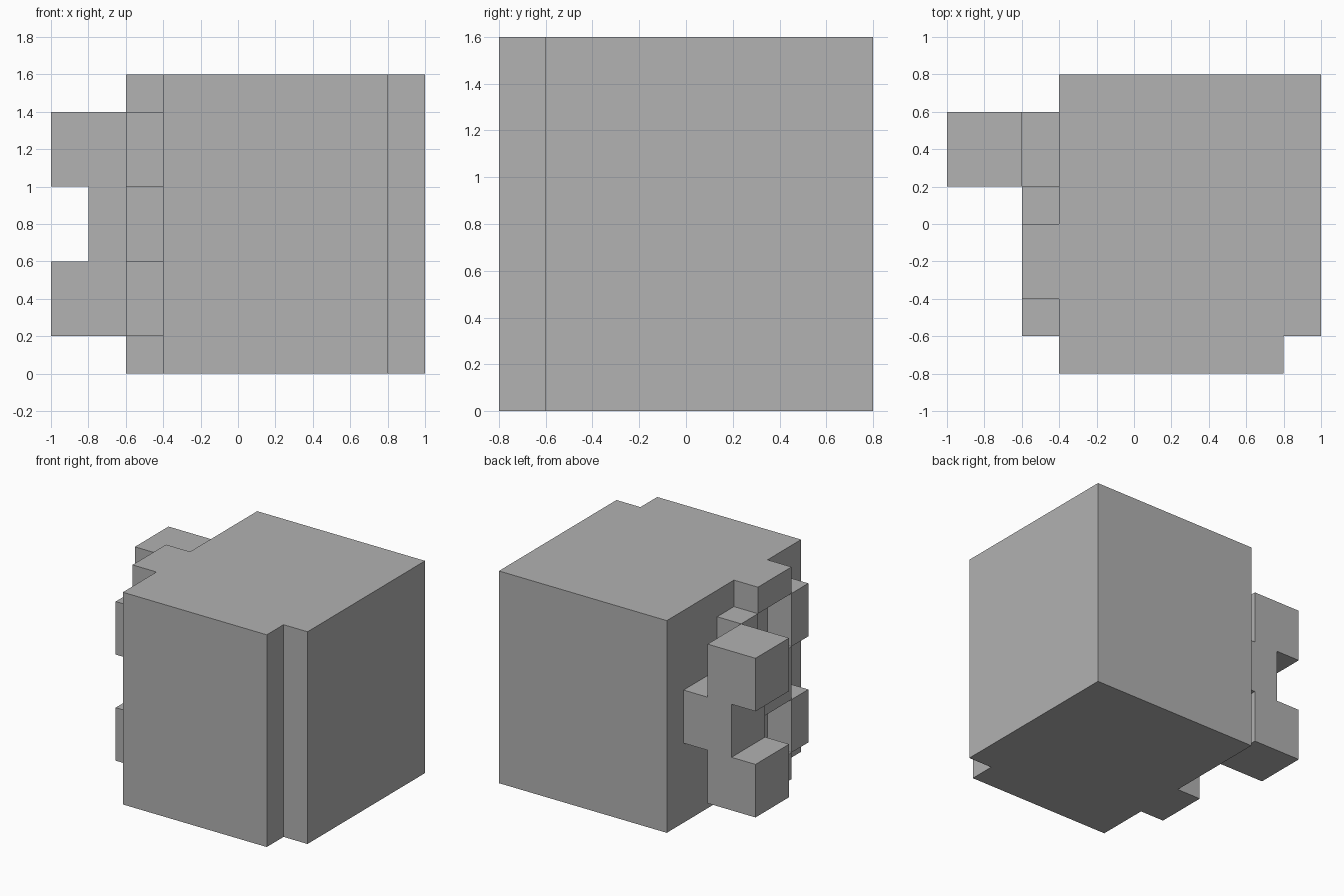
import bpy
import bmesh
from mathutils import Vector

if "Cube" in bpy.data.objects:
    bpy.data.objects.remove(bpy.data.objects["Cube"], do_unlink=True)

grey = bpy.data.materials.new("plain_grey")
grey.use_nodes = True
colour = (0.445, 0.445, 0.445, 1)
grey.diffuse_color = colour
grey.node_tree.nodes["Principled BSDF"].inputs["Base Color"].default_value = colour


def prism(name, outline, offset):
    """Extrude a flat outline of 3D points along an offset."""
    bm = bmesh.new()
    face = bm.faces.new([bm.verts.new(p) for p in outline])
    result = bmesh.ops.extrude_face_region(bm, geom=[face], use_keep_orig=True)
    moved = [v for v in result["geom"] if isinstance(v, bmesh.types.BMVert)]
    bmesh.ops.translate(bm, verts=moved, vec=Vector(offset))
    bmesh.ops.recalc_face_normals(bm, faces=bm.faces)
    mesh = bpy.data.meshes.new(name)
    bm.to_mesh(mesh)
    bm.free()
    mesh.materials.append(grey)
    obj = bpy.data.objects.new(name, mesh)
    bpy.context.collection.objects.link(obj)
    return obj


def side_block(name, y0, y1, z0, z1):
    """A block standing out from the side wall of the body."""
    wall, out = -0.4, -0.2
    outline = [(wall, y0, z0), (wall, y1, z0), (wall, y1, z1), (wall, y0, z1)]
    return prism(name, outline, (out, 0, 0))


# Main body with one notched vertical corner
body = [(-0.4, -0.8), (0.8, -0.8), (0.8, -0.6), (1, -0.6), (1, 0.8), (-0.4, 0.8)]
prism("body", [(x, y, 0) for x, y in body], (0, 0, 1.6))

# Ribs above, between and below the two sockets
for name, z0, z1 in (("lower_rib", 0, 0.2), ("middle_rib", 0.6, 1), ("upper_rib", 1.4, 1.6)):
    side_block(name, -0.4, 0, z0, z1)

# Cheeks in front of and behind each socket
for level, z0 in (("lower", 0.2), ("upper", 1.0)):
    side_block(level + "_front_cheek", -0.6, -0.4, z0, z0 + 0.4)
    side_block(level + "_back_cheek", 0, 0.2, z0, z0 + 0.4)

# Clamp arm: stem, upright bar and two prongs, mirrored about mid height
half = [(-0.4, 0.2), (-0.6, 0.2), (-0.6, 0.6), (-1, 0.6), (-1, 0.2), (-0.8, 0.2)]
profile = half + [(x, -h) for x, h in reversed(half)]
prism("clamp_arm", [(x, 0.2, 0.8 + h) for x, h in profile], (0, 0.4, 0))
